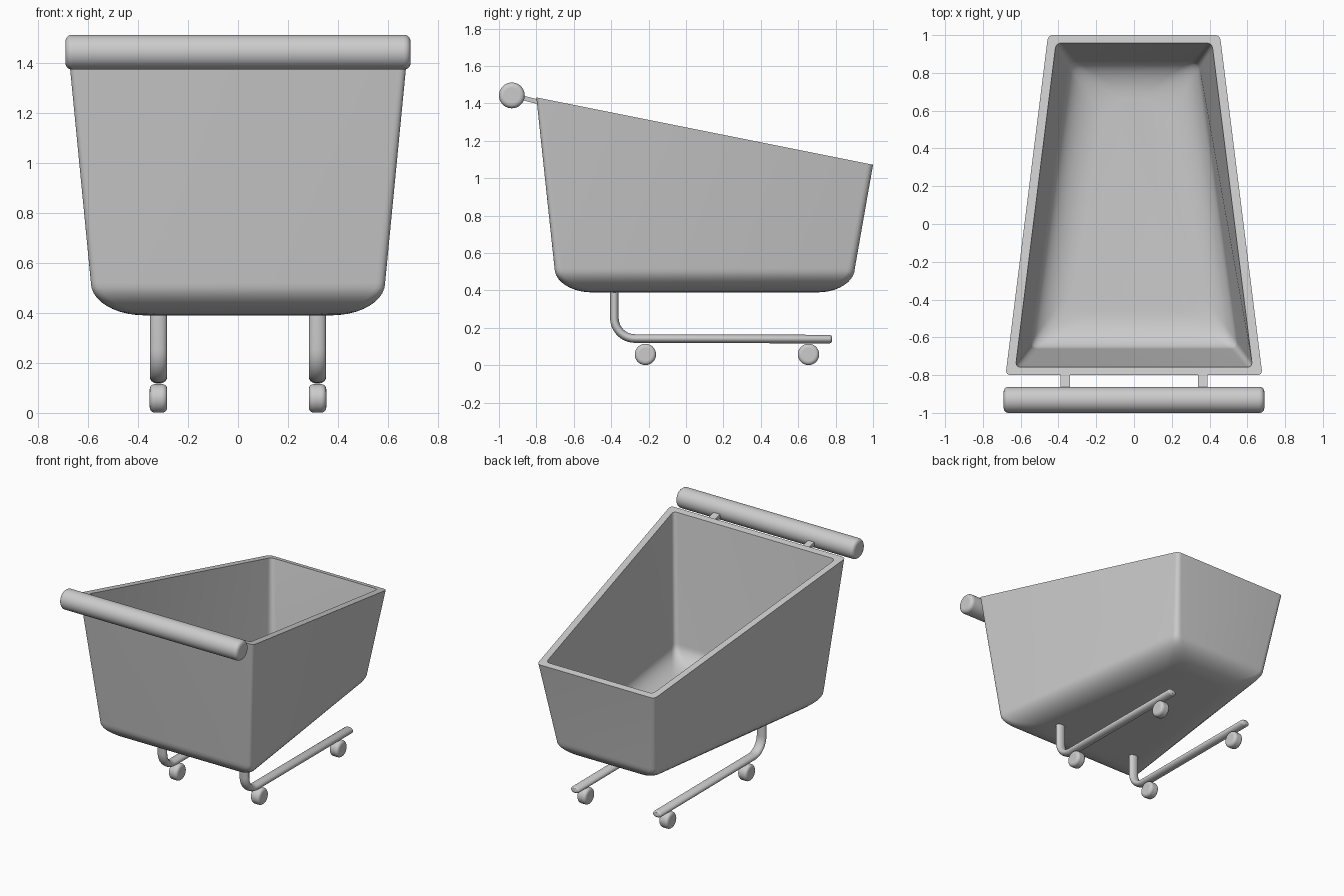
import bpy, bmesh
from math import sin, cos, pi, radians
from mathutils import Vector

if "Cube" in bpy.data.objects:
    bpy.data.objects.remove(bpy.data.objects["Cube"])


def finish(obj, angle=35):
    bpy.ops.object.select_all(action='DESELECT')
    obj.select_set(True)
    bpy.context.view_layer.objects.active = obj
    bpy.ops.object.shade_smooth_by_angle(angle=radians(angle))
    return obj


def loft(name, rings):
    """Skin closed rings of points and cap both ends."""
    bm = bmesh.new()
    loops = [[bm.verts.new(p) for p in ring] for ring in rings]
    n = len(loops[0])
    for a, b in zip(loops, loops[1:]):
        for i in range(n):
            j = (i + 1) % n
            bm.faces.new((a[i], a[j], b[j], b[i]))
    bm.faces.new(loops[0])
    bm.faces.new(loops[-1])
    bmesh.ops.recalc_face_normals(bm, faces=bm.faces)
    mesh = bpy.data.meshes.new(name)
    bm.to_mesh(mesh)
    bm.free()
    obj = bpy.data.objects.new(name, mesh)
    bpy.context.collection.objects.link(obj)
    return finish(obj)


def rounded_ring(wb, yb, wf, yf, r, height):
    """Trapezoid in plan with rounded corners; height is a function of y."""
    c = [Vector((-wb, yb)), Vector((wb, yb)), Vector((wf, yf)), Vector((-wf, yf))]
    pts = []
    for i in range(4):
        p = c[i]
        a = p + (c[i - 1] - p).normalized() * r
        b = p + (c[(i + 1) % 4] - p).normalized() * r
        for k in range(7):
            t = k / 6
            q = a * (1 - t) ** 2 + p * 2 * t * (1 - t) + b * t * t
            pts.append((q.x, q.y, height(q.y)))
    return pts


def shell_rings(wall, floor_z):
    """Rings from the sloping rim down to the rounded floor, inset by wall."""
    rings = [rounded_ring(0.68 - wall * 1.25, -0.8 + wall, 0.455 - wall, 1.0 - wall,
                          0.03, lambda y: 1.432 - 0.2 * (y + 0.8))]
    for k in range(11):
        t = k / 10 * pi / 2
        d = 0.20 * (1 - cos(t))
        z = floor_z + 0.13 * (1 - sin(t))
        rings.append(rounded_ring(0.593 - wall - d, -0.703 + wall + d,
                                  0.385 - wall - d, 0.903 - wall - d,
                                  0.04 + d * 0.55, lambda y, z=z: z))
    return rings


# Basket: outer skin from the floor up, over the rim and down inside
loft("basket", shell_rings(0, 0.39)[::-1] + shell_rings(0.042, 0.43))


def rod(name, radius, length, loc, bevel):
    """Cylinder lying along x with rounded ends."""
    bpy.ops.mesh.primitive_cylinder_add(vertices=40, radius=radius, depth=length,
                                        location=loc, rotation=(0, pi / 2, 0))
    obj = bpy.context.object
    obj.name = name
    m = obj.modifiers.new("round_ends", 'BEVEL')
    m.width, m.segments, m.limit_method = bevel, 5, 'ANGLE'
    m.angle_limit = radians(40)
    return finish(obj)


# Push handle
rod("handle", 0.069, 1.38, (0, -0.931, 1.443), 0.025)

# Tube path in the y-z plane: down, round the bend, then forward
path = [(-0.383, 0.41)]
for k in range(11):
    t = k / 10 * pi / 2
    path.append((-0.273 - 0.11 * cos(t), 0.253 - 0.11 * sin(t)))
path += [(0.768, 0.14), (0.775, 0.14), (0.78, 0.14)]
scale = [1] * (len(path) - 2) + [0.88, 0.6]

for side, s in (("left", -1), ("right", 1)):
    # Bracket joining handle to basket
    bpy.ops.mesh.primitive_cube_add(size=1, location=(s * 0.365, -0.835, 1.42),
                                    rotation=(radians(-14), 0, 0))
    bracket = bpy.context.object
    bracket.name = side + "_handle_bracket"
    bracket.scale = (0.05, 0.11, 0.025)

    # Bent runner with an oval section
    rings = []
    for i, (y, z) in enumerate(path):
        a, b = path[max(i - 1, 0)], path[min(i + 1, len(path) - 1)]
        d = Vector((b[0] - a[0], b[1] - a[1])).normalized()
        rings.append([(s * 0.318 + 0.034 * scale[i] * cos(u),
                       y - d.y * 0.023 * scale[i] * sin(u),
                       z + d.x * 0.023 * scale[i] * sin(u))
                      for u in (2 * pi * k / 24 for k in range(24))])
    loft(side + "_runner", rings)

    # Wheels
    for end, y in (("rear", -0.217), ("front", 0.655)):
        rod(f"{side}_{end}_wheel", 0.057, 0.07, (s * 0.318, y, 0.058), 0.02)
